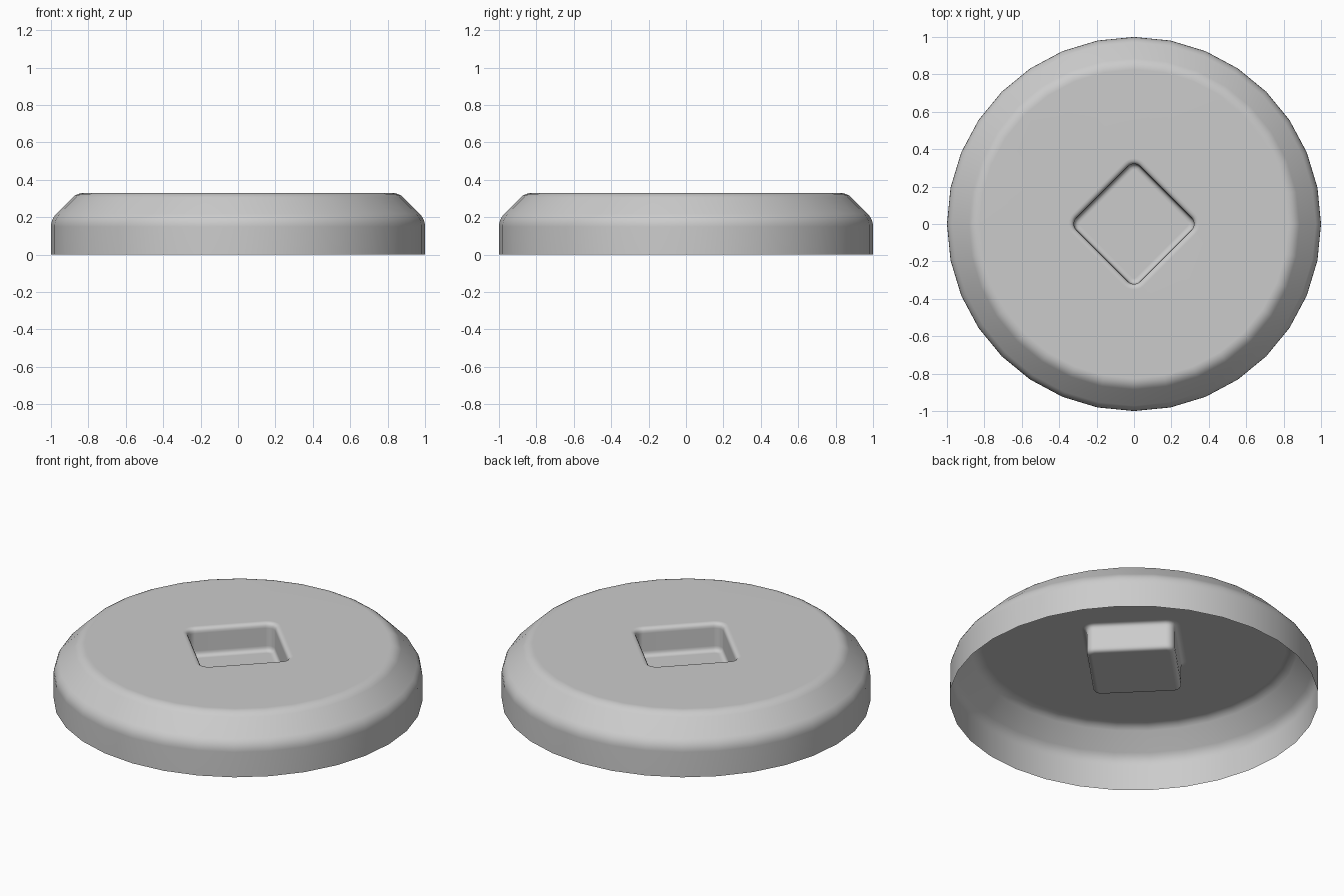
import bpy
import bmesh
import math
from mathutils import Vector

if "Cube" in bpy.data.objects:
    bpy.data.objects.remove(bpy.data.objects["Cube"], do_unlink=True)

SIDES = 32
TOP, FLOOR = 0.33, 0.165
HALF, CORNER = 0.24, 0.045      # recess half side and corner radius


def rounded(before, corner, after, size, steps=4):
    """Profile points that round off one corner."""
    before, corner, after = Vector(before), Vector(corner), Vector(after)
    a = corner + (before - corner).normalized() * size
    b = corner + (after - corner).normalized() * size
    return [a.lerp(corner, t).lerp(corner.lerp(b, t), t)
            for t in (i / steps for i in range(steps + 1))]


def circle_ring(radius, z):
    angles = [math.tau * i / SIDES for i in range(SIDES)]
    return [(radius * math.cos(a), radius * math.sin(a), z) for a in angles]


def diamond_ring(grow, z):
    """Rounded square standing on its corner, with as many points as a circle ring."""
    radius = CORNER + grow
    centre = (HALF - CORNER) * math.sqrt(2)
    ring = []
    for i in range(SIDES):
        quarter, step = divmod(i + 3, 8)
        turn = quarter * math.pi / 2
        if step < 7:
            a = math.radians((step - 3) * 15)
            x, y = centre + radius * math.cos(a), radius * math.sin(a)
        else:
            x = y = (HALF + grow) / math.sqrt(2)
        ring.append((x * math.cos(turn) - y * math.sin(turn),
                     x * math.sin(turn) + y * math.cos(turn), z))
    return ring


# Outer wall and sloping shoulder
foot, shoulder, brow = (1, 0), (1, 0.19), (0.86, TOP)
outer = [Vector(foot)]
outer += rounded(foot, shoulder, brow, 0.04)
outer += rounded(shoulder, brow, (0, TOP), 0.035)
rings = [circle_ring(r, z) for r, z in outer]

# Recess: rounded lip, upright wall, rounded foot
lip, base = (0, TOP), (0, FLOOR)
recess = rounded((1, TOP), lip, base, 0.03)
recess += rounded(lip, base, (-1, FLOOR), 0.03)
rings += [diamond_ring(g, z) for g, z in recess]

# Join the rings into one open shell and close the recess floor
bm = bmesh.new()
loops = [[bm.verts.new(p) for p in ring] for ring in rings]
for low, high in zip(loops, loops[1:]):
    for i in range(SIDES):
        j = (i + 1) % SIDES
        bm.faces.new((low[i], low[j], high[j], high[i]))
bm.faces.new(loops[-1])
for face in bm.faces:
    face.smooth = True
mesh = bpy.data.meshes.new("round_cap")
bm.to_mesh(mesh)
bm.free()

cap = bpy.data.objects.new("round_cap", mesh)
bpy.context.collection.objects.link(cap)
normals = cap.modifiers.new("even_shading", 'WEIGHTED_NORMAL')
normals.keep_sharp = True

# Plain grey material
grey = bpy.data.materials.new("light_grey")
grey.use_nodes = True
colour = (0.6, 0.6, 0.6, 1)
grey.diffuse_color = colour
grey.node_tree.nodes["Principled BSDF"].inputs["Base Color"].default_value = colour
mesh.materials.append(grey)
